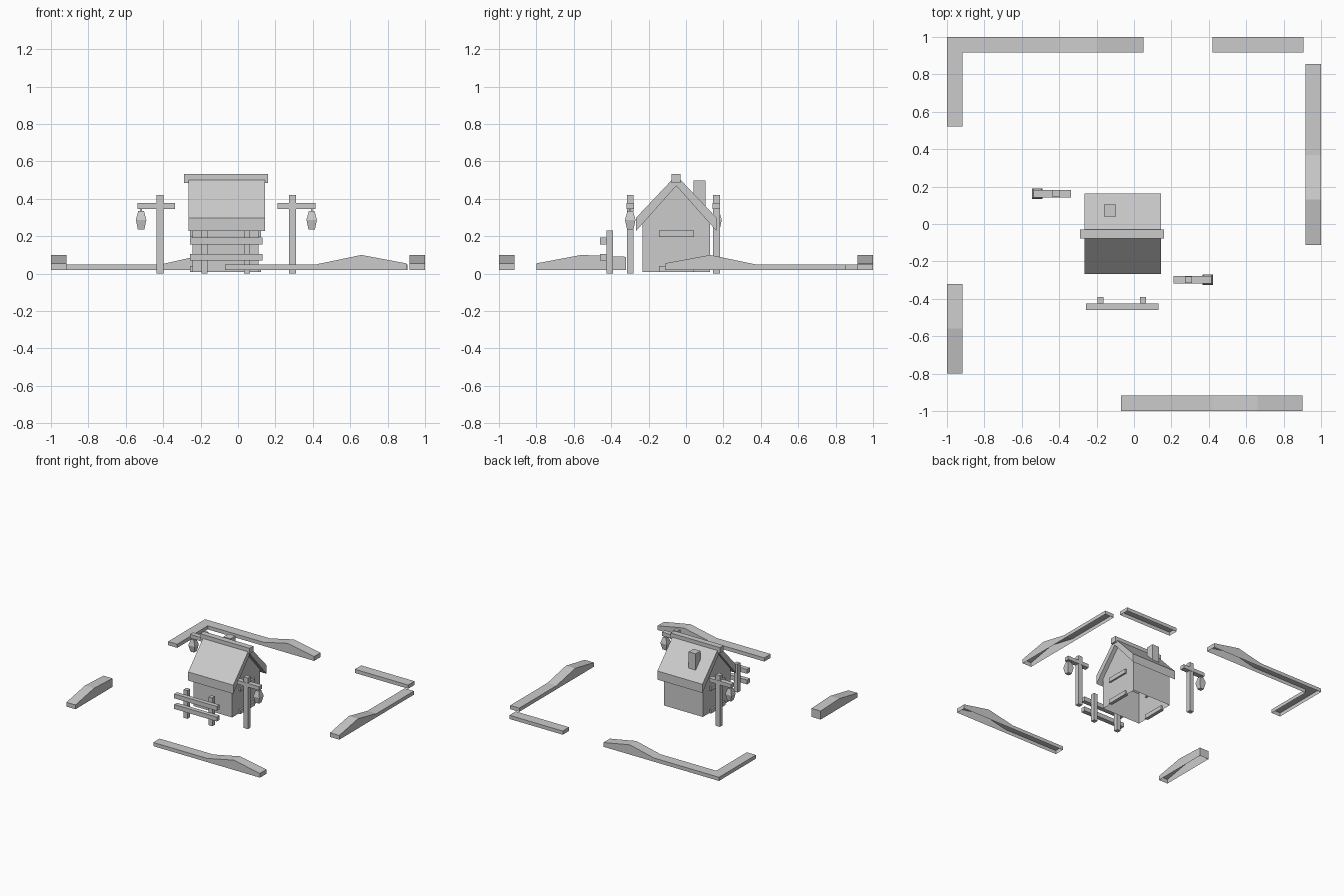
import bpy, bmesh

if "Cube" in bpy.data.objects:
    bpy.data.objects.remove(bpy.data.objects["Cube"])


def mesh_object(name, verts, faces):
    bm = bmesh.new()
    vs = [bm.verts.new(v) for v in verts]
    for f in faces:
        bm.faces.new([vs[i] for i in f])
    bmesh.ops.recalc_face_normals(bm, faces=bm.faces)
    me = bpy.data.meshes.new(name)
    bm.to_mesh(me)
    bm.free()
    ob = bpy.data.objects.new(name, me)
    bpy.context.collection.objects.link(ob)
    return ob


def loft(name, rings, caps=True):
    """Skin equal-length closed rings of points."""
    n = len(rings[0])
    faces = [[r * n + i, r * n + (i + 1) % n, (r + 1) * n + (i + 1) % n, (r + 1) * n + i]
             for r in range(len(rings) - 1) for i in range(n)]
    if caps:
        last = (len(rings) - 1) * n
        faces += [list(range(n)), list(range(last, last + n))]
    return mesh_object(name, [p for r in rings for p in r], faces)


def box(name, x0, x1, y0, y1, z0, z1):
    return loft(name, [[(x0, y0, z), (x1, y0, z), (x1, y1, z), (x0, y1, z)] for z in (z0, z1)])


def drift(name, stations):
    """Snow bank, open underneath; stations are (outer xy, inner xy, top z)."""
    verts, faces = [], []
    for o, i, z in stations:
        verts += [(*o, 0.02), (*o, z), (*i, z), (*i, 0.02)]
    for k in range(len(stations) - 1):
        a, b = 4 * k, 4 * k + 4
        faces += [[a + j, a + j + 1, b + j + 1, b + j] for j in range(3)]
    e = len(verts) - 4
    faces += [[0, 1, 2, 3], [e, e + 1, e + 2, e + 3]]
    return mesh_object(name, verts, faces)


# Snow banks around the edge
S, I, LOW, TOP = 1.0, 0.917, 0.05, 0.10
along_x = lambda s, pts: [((x, s * S), (x, s * I), z) for x, z in pts]
along_y = lambda s, pts: [((s * S, y), (s * I, y), z) for y, z in pts]
drift("front_snow_bank", along_x(-1, [(-0.07, LOW), (0.42, LOW), (0.66, TOP), (0.9, 0.055)]))
drift("right_snow_bank", along_y(1, [(0.855, LOW), (0.37, LOW), (0.13, TOP), (-0.113, 0.055)]))
drift("back_right_snow_bank", along_x(1, [(0.42, LOW), (0.905, LOW)]))
drift("left_snow_bank", along_y(-1, [(-0.8, 0.055), (-0.56, TOP), (-0.32, 0.09)]))
drift("back_left_snow_bank",
      along_y(-1, [(0.52, LOW)]) + [((-S, S), (-I, I), LOW)]
      + along_x(1, [(-0.41, LOW), (-0.19, TOP), (0.05, 0.055)]))

# House walls with gable ends, open underneath
YC = -0.052
gable = [(-0.18, 0.01), (-0.18, 0.268), (0, 0.47), (0.18, 0.268), (0.18, 0.01)]
walls = [[(x, YC + y, z) for y, z in gable] for x in (-0.243, 0.11)]
mesh_object("house_walls", walls[0] + walls[1],
            [[0, 1, 2, 3, 4], [5, 6, 7, 8, 9], [0, 1, 6, 5], [3, 4, 9, 8]])

# Roof, ridge beam and chimney
roof = [(-0.216, 0.227), (-0.216, 0.298), (0, 0.526), (0.216, 0.298), (0.216, 0.227), (0, 0.47)]
roof_ob = loft("roof", [[(x, YC + y, z) for y, z in roof] for x in (-0.265, 0.145)], caps=False)
# Chevron end caps as two quads each
bm = bmesh.new()
bm.from_mesh(roof_ob.data)
bm.verts.ensure_lookup_table()
for o in (0, 6):
    for q in ((0, 1, 2, 5), (2, 3, 4, 5)):
        bm.faces.new([bm.verts[o + i] for i in q])
bmesh.ops.recalc_face_normals(bm, faces=bm.faces)
bm.to_mesh(roof_ob.data)
bm.free()
box("ridge_beam", -0.288, 0.16, YC - 0.025, YC + 0.023, 0.485, 0.532)
box("chimney", -0.16, -0.096, 0.04, 0.103, 0.32, 0.497)

# Sills and door steps on both gable walls
for side, x in (("left", -0.243), ("right", 0.11)):
    box(side + "_sill", x - 0.014, x + 0.014, -0.145, 0.042, 0.195, 0.23)
    box(side + "_step", x - 0.014, x + 0.014, -0.145, 0.042, 0.008, 0.042)

# Lamp posts, the right one turned half way round
for side, px, py, s in (("left", -0.416, 0.163, -1), ("right", 0.292, -0.298, 1)):
    box(side + "_lamp_post", px - 0.019, px + 0.019, py - 0.018, py + 0.018, 0, 0.42)
    a, b = sorted((px - s * 0.08, px + s * 0.122))
    box(side + "_lamp_arm", a, b, py - 0.02, py + 0.02, 0.346, 0.377)
    cx = px + s * 0.102
    loft(side + "_lantern", [[(cx + i * r, py + j * r, z) for i, j in ((-1, -1), (1, -1), (1, 1), (-1, 1))]
                             for r, z in ((0.017, 0.235), (0.028, 0.288), (0.015, 0.335))])
    box(side + "_lantern_hook", cx - 0.005, cx + 0.005, py - 0.005, py + 0.005, 0.33, 0.35)

# Fence in front
for name, x in (("left_fence_post", -0.179), ("right_fence_post", 0.048)):
    box(name, x - 0.017, x + 0.017, -0.426, -0.39, 0, 0.232)
for name, z in (("lower_fence_rail", 0.07), ("upper_fence_rail", 0.157)):
    box(name, -0.257, 0.13, -0.461, -0.425, z, z + 0.036)
